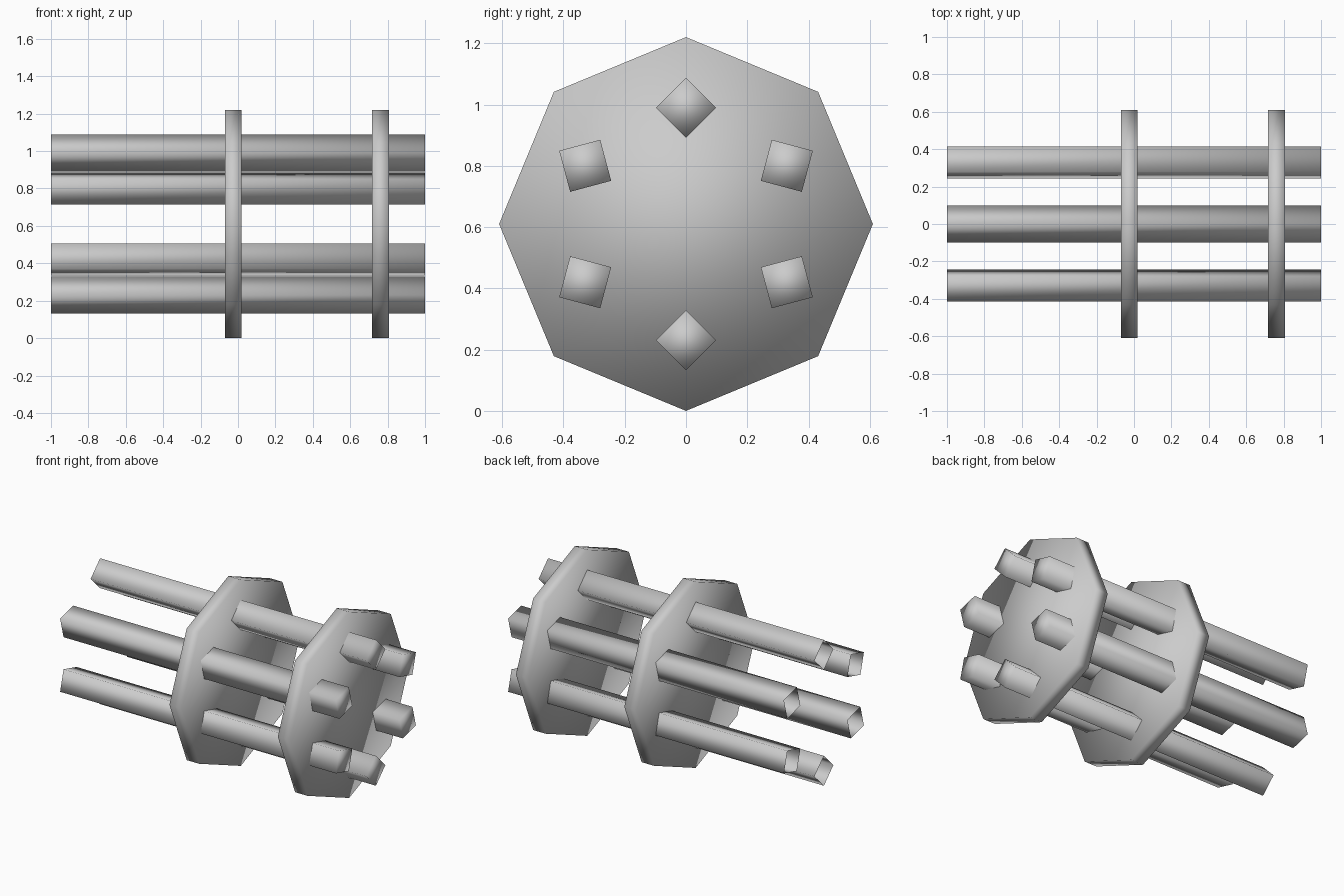
import bpy, bmesh
from math import sin, cos, tau

if "Cube" in bpy.data.objects:
    bpy.data.objects.remove(bpy.data.objects["Cube"])

CENTRE_Z = 0.61


def prism(name, sides, radius, x0, x1, y=0.0, z=CENTRE_Z, turn=0.0, open_left=False):
    """Smooth-shaded prism along x; its first corner points up, turned by 'turn'."""
    bm = bmesh.new()
    rings = []
    for x in (x0, x1):
        rings.append([bm.verts.new((x,
                                    y + radius * sin(turn + tau * i / sides),
                                    z + radius * cos(turn + tau * i / sides)))
                      for i in range(sides)])
    left, right = rings
    for i in range(sides):
        j = (i + 1) % sides
        bm.faces.new((left[i], left[j], right[j], right[i]))
    caps = [bm.faces.new(right)]
    if not open_left:
        caps.append(bm.faces.new(left[::-1]))
    bmesh.ops.recalc_face_normals(bm, faces=bm.faces[:])
    # Make sure the open tubes also face outwards
    if caps[0].normal.x < 0:
        bmesh.ops.reverse_faces(bm, faces=bm.faces[:])
    for f in bm.faces:
        f.smooth = True
    mesh = bpy.data.meshes.new(name)
    bm.to_mesh(mesh)
    bm.free()
    obj = bpy.data.objects.new(name, mesh)
    bpy.context.collection.objects.link(obj)
    return obj


# Two octagonal clamp discs
prism("middle_disc", 8, 0.61, -0.07, 0.02)
prism("end_disc", 8, 0.61, 0.716, 0.806)

# Ring of six square barrels, open at the left end
for k in range(6):
    a = tau * k / 6
    prism(f"barrel_{k + 1}", 4, 0.098, -1.0, 1.0,
          y=0.38 * sin(a), z=CENTRE_Z + 0.38 * cos(a), turn=a, open_left=True)
